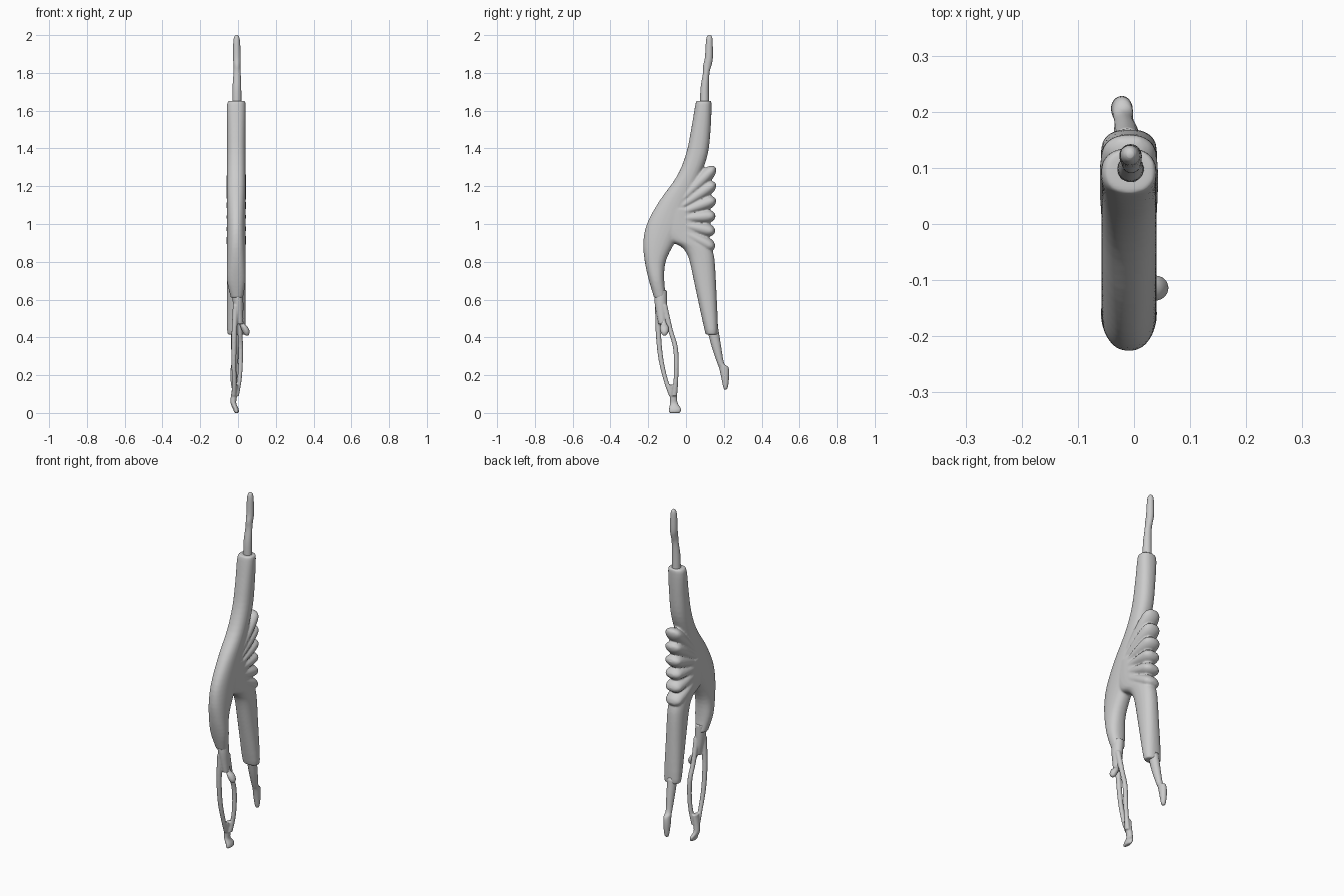
import bpy, bmesh, math
from mathutils import Vector


def spline(a, b, c, d, t):
    return [0.5 * (2 * q + (r - p) * t + (2 * p - 5 * q + 4 * r - s) * t * t
                   + (3 * q - p - 3 * r + s) * t ** 3) for p, q, r, s in zip(a, b, c, d)]


def smooth_rows(rows, steps):
    out = []
    for i in range(len(rows) - 1):
        a, d = rows[max(i - 1, 0)], rows[min(i + 2, len(rows) - 1)]
        out += [spline(a, rows[i], rows[i + 1], d, k / steps) for k in range(steps)]
    return out + [rows[-1]]


def loft(bm, rows, u=(0, 1, 0), power=2.0, sides=28, steps=4):
    """rows: centre x, y, z, half size along u, half size along x"""
    u = Vector(u)
    rings = []
    for x, y, z, hu, hx in smooth_rows(rows, steps):
        ring = []
        for k in range(sides):
            a = 2 * math.pi * k / sides
            c, s = math.cos(a), math.sin(a)
            c = math.copysign(abs(c) ** (2 / power), c)
            s = math.copysign(abs(s) ** (2 / power), s)
            ring.append(bm.verts.new(Vector((x + hx * s, y, z)) + u * hu * c))
        rings.append(ring)
    for r, q in zip(rings, rings[1:]):
        for k in range(sides):
            n = (k + 1) % sides
            bm.faces.new((r[k], r[n], q[n], q[k]))
    bm.faces.new(rings[0][::-1])
    bm.faces.new(rings[-1])


def finish(name, bm):
    bmesh.ops.recalc_face_normals(bm, faces=bm.faces)
    me = bpy.data.meshes.new(name)
    bm.to_mesh(me)
    bm.free()
    for p in me.polygons:
        p.use_smooth = True
    ob = bpy.data.objects.new(name, me)
    bpy.context.collection.objects.link(ob)
    return ob


def fuse(ob, voxel, repeat):
    m = ob.modifiers.new("fuse", 'REMESH')
    m.mode, m.voxel_size, m.use_smooth_shade = 'VOXEL', voxel, True
    s = ob.modifiers.new("soften", 'SMOOTH')
    s.factor, s.iterations = 0.5, repeat


def outline(rows, x=-0.009, hx=0.049):
    """z, front y, back y -> loft rows"""
    return [(x, (a + b) / 2, z, (b - a) / 2, hx) for z, a, b in rows]


# Trouser body: raised leg, hips and waist, then the lowered leg
bm = bmesh.new()
body = outline([(1.635, .05, .135), (1.5, .027, .13), (1.37, 0, .115), (1.25, -.05, .075),
                (1.12, -.142, .03), (1.0, -.207, -.0), (.9, -.226, -.06), (.8, -.218, -.108),
                (.7, -.196, -.115)])
top, waist = (-.003, .093, 1.652, .034, .034), (-.006, -.137, .61, .032, .032)
loft(bm, [top] + body + [waist], power=2.3)
leg = outline([(1.08, -.12, .05), (.98, -.15, .09), (.92, -.11, .11), (.885, -.035, .13),
               (.855, -.003, .142), (.8, .02, .152), (.66, .05, .16), (.44, .098, .169)])
loft(bm, leg + [(-.009, .134, .414, .025, .034)], power=2.3)

# Fan of pleats behind the hips
hub = Vector((-.009, -.13, 1.02))
for i in range(6):
    tip = Vector((-.009, .157 - .002 * abs(i - 3), .872 + .086 * i))
    d = tip - hub
    n = d.normalized()
    rows = [(.0, .006, .03), (.35, .022, .046), (.65, .034, .052), (.85, .036, .051),
            (.95, .026, .043), (1.0, .009, .02)]
    loft(bm, [(*(hub + d * t), hu, hx) for t, hu, hx in rows], u=(0, -n.z, n.y))
fuse(finish("trouser_body", bm), .0055, 4)

# Raised foot
bm = bmesh.new()
loft(bm, [(-.006, .098, 1.62, .024, .024), (-.006, .099, 1.72, .022, .023),
          (-.005, .107, 1.8, .017, .019), (-.005, .113, 1.84, .022, .018),
          (-.006, .121, 1.88, .021, .02), (-.007, .123, 1.96, .018, .018),
          (-.007, .124, 1.99, .014, .013), (-.007, .124, 2.0, .006, .006)])
finish("raised_foot", bm)

# Lowered foot
bm = bmesh.new()
loft(bm, [(-.012, .14, .45, .03, .026), (-.014, .161, .35, .025, .022),
          (-.018, .183, .265, .018, .017), (-.02, .199, .242, .025, .018),
          (-.022, .206, .2, .022, .019), (-.022, .209, .14, .013, .013),
          (-.022, .208, .125, .006, .006)])
finish("lowered_foot", bm)

# Upper body with two arms reaching to the ground and joined hands
bm = bmesh.new()
loft(bm, [(-.005, -.135, .65, .034, .03), (0, -.134, .59, .033, .028),
          (.004, -.13, .53, .028, .024), (.01, -.126, .47, .02, .018)])
loft(bm, [(-.012, -.148, .57, .016, .015), (-.02, -.146, .42, .014, .014),
          (-.022, -.132, .28, .013, .013), (-.02, -.103, .16, .012, .012),
          (-.022, -.074, .09, .016, .013)])
loft(bm, [(.012, -.115, .57, .016, .015), (.01, -.083, .44, .013, .013),
          (.014, -.055, .34, .013, .013), (.01, -.052, .2, .012, .012),
          (-.008, -.062, .09, .015, .013)])
loft(bm, [(-.014, -.068, .15, .024, .014), (-.023, -.066, .08, .019, .016),
          (-.024, -.064, .05, .021, .015), (-.012, -.058, .022, .032, .015),
          (-.008, -.06, .004, .03, .012), (-.008, -.06, 0, .024, .008)])
fuse(finish("upper_body_and_arms", bm), .004, 3)

# Head on a short neck, tilted to the side
bm = bmesh.new()
loft(bm, [(.006, -.124, .51, .012, .012), (.02, -.118, .475, .014, .012),
          (.032, -.115, .455, .022, .019), (.042, -.114, .432, .021, .019),
          (.046, -.114, .415, .013, .012), (.047, -.114, .409, .004, .004)])
finish("head", bm)
